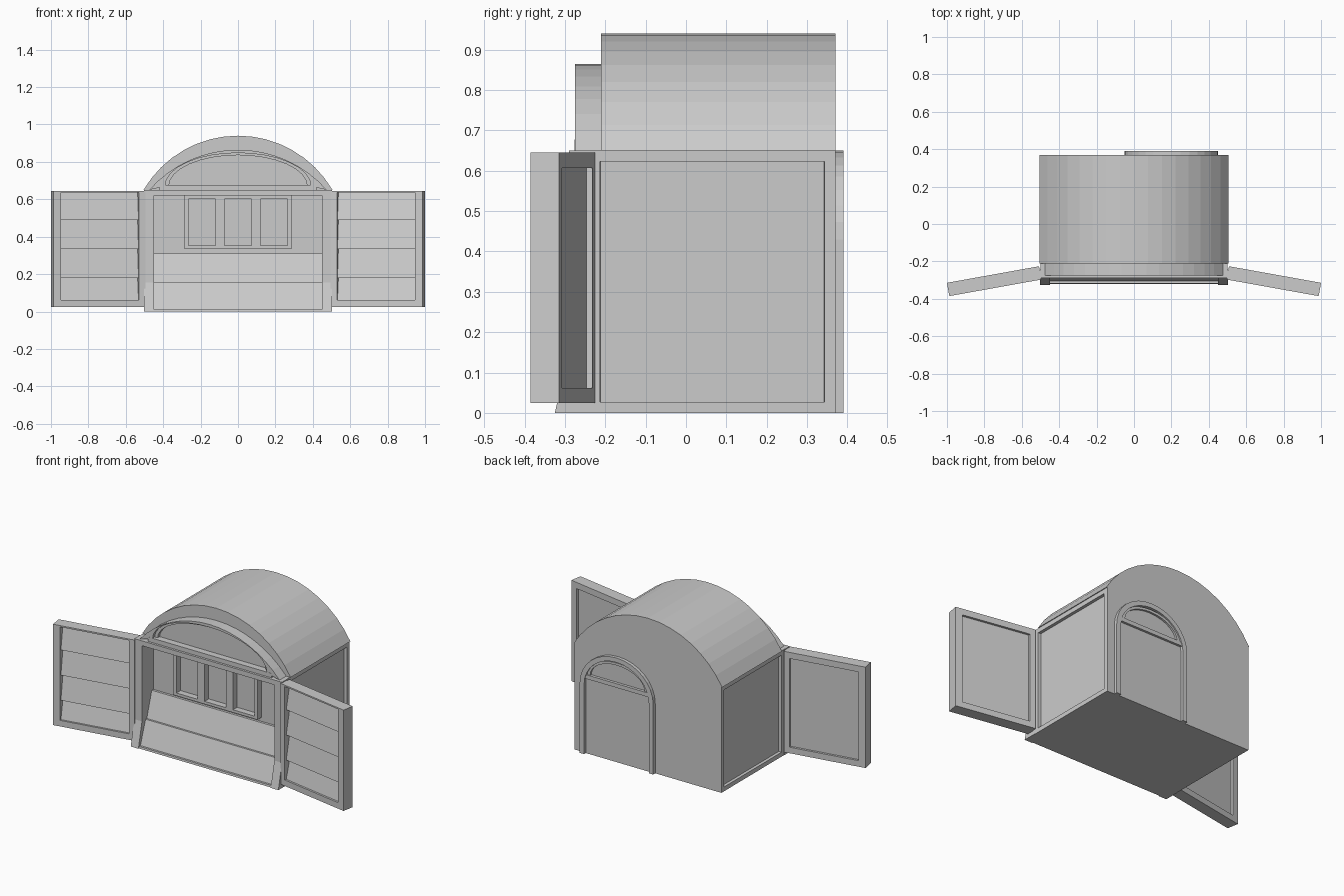
import bpy, bmesh, math
from mathutils import Matrix, Vector

if "Cube" in bpy.data.objects:
    bpy.data.objects.remove(bpy.data.objects["Cube"])


def finish(name, bm, matrix=None, mirror=False):
    bmesh.ops.recalc_face_normals(bm, faces=bm.faces)
    if matrix:
        bm.transform(matrix)
    me = bpy.data.meshes.new(name)
    bm.to_mesh(me)
    bm.free()
    ob = bpy.data.objects.new(name, me)
    bpy.context.collection.objects.link(ob)
    if mirror:
        ob.modifiers.new("mirror", 'MIRROR').use_bisect_axis[0] = False
    return ob


def prism(name, pts, axis, a, b, matrix=None, mirror=False):
    """Extrude a 2D outline along x (outline in y,z) or y (outline in x,z)."""
    bm = bmesh.new()
    put = (lambda p, t: (t, p[0], p[1])) if axis == 'x' else (lambda p, t: (p[0], t, p[1]))
    lo = [bm.verts.new(put(p, a)) for p in pts]
    hi = [bm.verts.new(put(p, b)) for p in pts]
    bm.faces.new(lo)
    bm.faces.new(hi[::-1])
    for i in range(len(pts)):
        j = (i + 1) % len(pts)
        bm.faces.new((lo[i], lo[j], hi[j], hi[i]))
    return finish(name, bm, matrix, mirror)


def box(name, x, y, z, matrix=None, mirror=False):
    pts = [(x[0], z[0]), (x[1], z[0]), (x[1], z[1]), (x[0], z[1])]
    return prism(name, pts, 'y', y[0], y[1], matrix, mirror)


def circ_arc(w, base, top, n):
    """Circular segment from (-w, base) over (0, top) to (w, base)."""
    h = top - base
    r = (w * w + h * h) / (2 * h)
    a = math.asin(w / r)
    return [(r * math.sin(-a + 2 * a * i / n), top - r + r * math.cos(-a + 2 * a * i / n))
            for i in range(n + 1)]


def ell_arc(cx, w, base, h, n):
    return [(cx - w * math.cos(math.pi * i / n), base + h * math.sin(math.pi * i / n))
            for i in range(n + 1)]


# Main body between the posts: sloped counter, niche, front beam
prism("body_core", [(0.37, 0), (-0.32, 0), (-0.318, 0.012), (-0.305, 0.012),
                    (-0.255, 0.155), (-0.243, 0.155), (-0.195, 0.31), (-0.18, 0.31),
                    (-0.18, 0.62), (-0.29, 0.62), (-0.29, 0.65), (0.37, 0.65)],
      'x', -0.45, 0.45)

# Side walls with a recessed panel
bm = bmesh.new()
bmesh.ops.create_cube(bm, size=1, matrix=Matrix.Translation((0.475, 0.065, 0.325))
                      @ Matrix.Diagonal((0.05, 0.61, 0.65, 1)))
bm.normal_update()
face = [f for f in bm.faces if f.normal.x > 0.9]
bmesh.ops.inset_region(bm, faces=face, thickness=0.038)
bmesh.ops.inset_region(bm, faces=face, thickness=0.001)
bmesh.ops.translate(bm, verts=face[0].verts, vec=Vector((-0.018, 0, 0)))
finish("side_wall", bm, mirror=True)

# Front posts with flared feet
prism("front_post", [(-0.24, 0), (-0.325, 0), (-0.29, 0.155), (-0.29, 0.65), (-0.24, 0.65)],
      'x', 0.45, 0.502, mirror=True)

# Barrel roof
prism("barrel_roof", circ_arc(0.505, 0.65, 0.94, 16), 'y', -0.21, 0.37)

# Front pediment: arch, inner rim, recessed panel, sill
outer = circ_arc(0.475, 0.65, 0.865, 16)
mid = ell_arc(0, 0.39, 0.67, 0.178, 16)
inner = ell_arc(0, 0.37, 0.67, 0.166, 16)
prism("pediment_arch", outer + mid[::-1], 'y', -0.275, -0.205)
prism("pediment_rim", mid + inner[::-1], 'y', -0.255, -0.205)
prism("pediment_panel", inner, 'y', -0.235, -0.205)
box("pediment_sill", (-0.42, 0.42), (-0.276, -0.205), (0.65, 0.677))

# Triple window frame on the niche wall
for z in ((0.335, 0.352), (0.602, 0.62)):
    box("window_rail", (-0.287, 0.287), (-0.22, -0.175), z)
for x in ((-0.287, -0.265), (-0.12, -0.073), (0.073, 0.12), (0.265, 0.287)):
    box("window_stile", x, (-0.22, -0.175), (0.352, 0.602))

# Open display shutters: local x runs outwards, local -y is the front
M = Matrix.Translation((0.508, -0.226, 0)) @ Matrix.Rotation(math.radians(-10.2), 4, 'Z')
L, T = 0.5, 0.072
box("shutter_inner_stile", (0, 0.035), (-T, 0), (0.025, 0.645), M, True)
box("shutter_outer_stile", (L - 0.042, L), (-T, 0), (0.025, 0.645), M, True)
box("shutter_bottom_rail", (0.035, L - 0.042), (-T, 0), (0.025, 0.062), M, True)
box("shutter_top_cap", (0.035, L - 0.042), (-T, 0), (0.636, 0.645), M, True)
box("shutter_top_rail", (0.035, L - 0.042), (-0.03, 0), (0.607, 0.636), M, True)
levels = [0.062, 0.18, 0.335, 0.49, 0.636]
saw = [(-0.014, 0.062)]
for lo, hi in zip(levels, levels[1:]):
    saw += [(-0.06, lo), (-0.032, hi)]
prism("shutter_slats", saw + [(-0.014, 0.636)], 'x', 0.035, L - 0.042, M, True)

# Rear door with arched frame, transom and lunette
cx = 0.2
arch_out = [(cx - 0.25, 0)] + ell_arc(cx, 0.25, 0.43, 0.22, 16) + [(cx + 0.25, 0)]
arch_in = [(cx - 0.22, 0)] + ell_arc(cx, 0.22, 0.43, 0.192, 16) + [(cx + 0.22, 0)]
prism("rear_door_frame", arch_out + arch_in[::-1], 'y', 0.365, 0.39)
box("rear_door_transom", (cx - 0.22, cx + 0.22), (0.365, 0.387), (0.465, 0.49))
box("rear_door_panel", (cx - 0.22, cx + 0.22), (0.365, 0.373), (0, 0.465))
lun_out = ell_arc(cx, 0.205, 0.49, 0.125, 14)
lun_in = ell_arc(cx, 0.185, 0.49, 0.11, 14)
prism("rear_lunette_trim", lun_out + lun_in[::-1], 'y', 0.365, 0.382)
